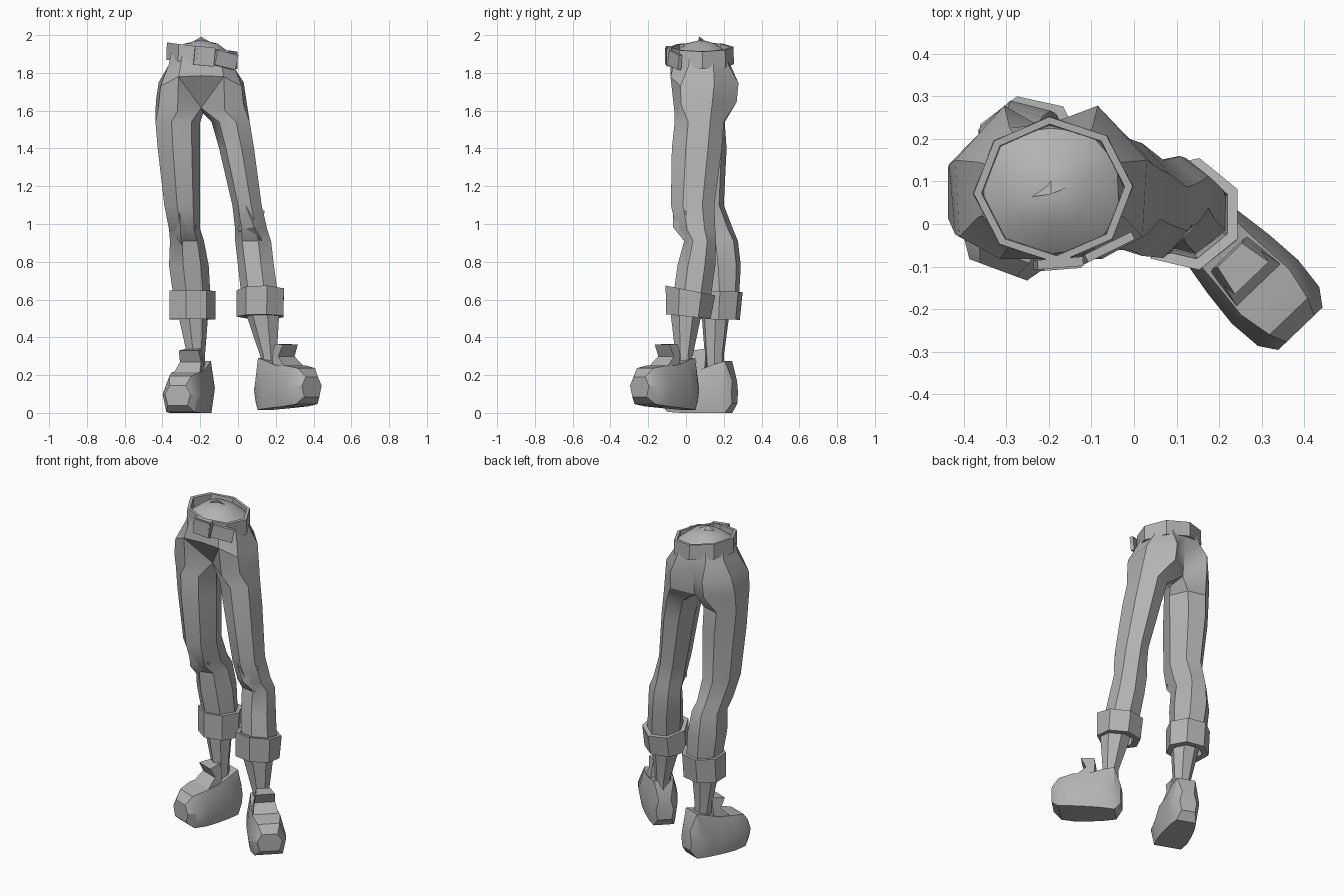
import bpy, bmesh, math
from mathutils import Matrix, Vector

cube = bpy.data.objects.get("Cube")
if cube:
    bpy.data.objects.remove(cube, do_unlink=True)

grey = bpy.data.materials.new("plain grey")
grey.use_nodes = True
COLOUR = (0.45, 0.45, 0.45, 1)
grey.diffuse_color = COLOUR
grey.node_tree.nodes["Principled BSDF"].inputs["Base Color"].default_value = COLOUR


def finish(bm, name, angle=30):
    bmesh.ops.remove_doubles(bm, verts=bm.verts, dist=0.0005)
    bmesh.ops.recalc_face_normals(bm, faces=bm.faces)
    mesh = bpy.data.meshes.new(name)
    bm.to_mesh(mesh)
    bm.free()
    mesh.materials.append(grey)
    obj = bpy.data.objects.new(name, mesh)
    bpy.context.collection.objects.link(obj)
    bpy.ops.object.select_all(action='DESELECT')
    obj.select_set(True)
    bpy.context.view_layer.objects.active = obj
    bpy.ops.object.shade_smooth_by_angle(angle=math.radians(angle))
    return obj


def bridge(bm, a, b):
    for i in range(len(a)):
        j = (i + 1) % len(a)
        bm.faces.new((a[i], a[j], b[j], b[i]))


def loft(bm, rings, closed=False, caps=True):
    loops = [[bm.verts.new(p) for p in ring] for ring in rings]
    for a, b in zip(loops, loops[1:]):
        bridge(bm, a, b)
    if closed:
        bridge(bm, loops[-1], loops[0])
    elif caps:
        bm.faces.new(loops[0])
        bm.faces.new(loops[-1])
    return loops


def leg_ring(side, z, x0, x1, y0, y1, slope=0.0):
    # seven-sided section that fills the box; starts front inside, ends inside
    pts = []
    rx, ry = (x1 - x0) / 1.9, (y1 - y0) / 1.95
    cx = x1 - rx if side < 0 else x0 + rx
    cy = (y0 + y1) / 2
    for k in range(1, 8):
        a = math.tau * k / 7
        y = cy - ry * math.sin(a)
        pts.append(Vector((cx - side * rx * math.cos(a), y, z + slope * (y - cy))))
    return pts


def grow(ring, factor):
    mid = sum(ring, Vector()) / len(ring)
    return [mid + (p - mid) * factor for p in ring]


# Trousers: domed top, waist, hips, seat and two legs in one skin
MID = -0.195
RIGHT_LEG = [(1.54, -.437, -.2, -.06, .205), (1.4, -.425, -.2, -.065, .215),
             (1.1, -.39, -.2, -.05, .2), (.97, -.365, -.2, -.02, .25),
             (.91, -.36, -.18, .04, .275), (.78, -.365, -.155, .05, .29),
             (.6, -.34, -.145, .08, .28)]
LEFT_LEG = [(1.54, -.14, .062, -.06, .2), (1.4, -.1, .085, -.075, .19),
            (1.1, -.03, .125, -.08, .15), (.97, -.015, .155, -.05, .155),
            (.91, -.015, .175, -.01, .16), (.78, .0, .19, -.045, .155),
            (.6, .02, .215, -.07, .13)]
WAIST = [(0, -.07), (.1, -.055), (.16, .02), (.155, .14), (.09, .215), (0, .225)]
HIPS = [(0, -.08, 1.785), (.12, -.082, 1.78), (.215, -.03, 1.73),
        (.225, .15, 1.75), (.11, .278, 1.745), (0, .215, 1.77)]
SEAT = [(0, .03, 1.615), (.125, -.062, 1.6), (.225, -.025, 1.63),
        (.24, .14, 1.65), (.115, .268, 1.645), (0, .195, 1.61)]


def full_ring(half):
    right = [(MID - p[0], p[1], p[2]) for p in half]
    left = [(MID + p[0], p[1], p[2]) for p in half[-2:0:-1]]
    return right + left


def waist_ring(scale, z):
    return full_ring([(x * scale, .08 + (y - .08) * scale, z) for x, y in WAIST])


bm = bmesh.new()
loops = loft(bm, [waist_ring(.55, 1.955), waist_ring(1, 1.9), waist_ring(1.08, 1.84),
                  full_ring(HIPS), full_ring(SEAT)], caps=False)
peak = bm.verts.new((MID, .08, 1.975))
top, hips, base = loops[0], loops[-2], loops[-1]
for i in range(len(top)):
    bm.faces.new((top[i], top[(i + 1) % len(top)], peak))
# fold lines running from the front of the hips down to the crotch
for corner in (hips[1], hips[-1]):
    bmesh.ops.connect_verts(bm, verts=[corner, base[0]])
crotch = bm.verts.new((MID + .01, .1, 1.585))
for side, rows, start in ((-1, RIGHT_LEG, base[:6]),
                          (1, LEFT_LEG, [base[0]] + base[:4:-1])):
    prev = start + [crotch]
    for row in rows:
        ring = [bm.verts.new(p) for p in leg_ring(side, *row)]
        bridge(bm, prev, ring)
        prev = ring
    bm.faces.new(prev)
finish(bm, "trousers", 33)


def pyramid(name, corners, tip):
    bm = bmesh.new()
    ring = [bm.verts.new(p) for p in corners]
    end = bm.verts.new(tip)
    bm.faces.new(ring)
    for i in range(len(ring)):
        bm.faces.new((ring[i], ring[(i + 1) % len(ring)], end))
    finish(bm, name)


# Small crease inside the waist and folds hanging over the knees
pyramid("waist_crease", ((MID - .07, .06, 1.95), (MID + .07, .1, 1.95), (MID, .13, 1.95)),
        (MID, .07, 1.992))
pyramid("right_knee_fold", ((-.31, -.04, 1.1), (-.352, .05, .97), (-.3, .03, .89), (-.215, .03, .985)),
        (-.305, -.035, .97))
pyramid("left_knee_fold", ((.04, -.07, 1.1), (.0, -.01, .965), (.125, -.01, .91), (.14, -.0, 1.07)),
        (.085, -.07, .985))


# Belt: tilted eight-sided band with thickness
def belt_ring(scale, height):
    pts = []
    for k in range(8):
        a = math.tau * k / 8 + .05
        x, y = .187 * scale * math.cos(a), .172 * scale * math.sin(a)
        pts.append((MID + .005 + x, .08 + y, height - .13 * x))
    return pts


bm = bmesh.new()
loft(bm, [belt_ring(1, 1.937), belt_ring(1.01, 1.845), belt_ring(.88, 1.845),
          belt_ring(.9, 1.937)], closed=True)
finish(bm, "belt")


def plate(name, centre, size, yaw, roll):
    bm = bmesh.new()
    m = (Matrix.Translation(centre) @ Matrix.Rotation(yaw, 4, 'Z')
         @ Matrix.Rotation(roll, 4, 'Y') @ Matrix.Diagonal((*size, 1)))
    bmesh.ops.create_cube(bm, size=1, matrix=m)
    return finish(bm, name)


plate("buckle", (-.178, -.092, 1.888), (.108, .022, .1), .08, .1)
plate("buckle_face", (-.172, -.104, 1.888), (.09, .006, .085), .08, .1)
plate("belt_end", (-.065, -.058, 1.868), (.125, .02, .08), .46, .22)

# Rolled cuffs and ankles
CUFFS = {"right": (-1, (.645, -.362, -.118, .06, .3, -.04), (.495, -.362, -.12, .06, .285, -.02)),
         "left": (1, (.648, -.008, .243, -.108, .155, -.2), (.51, -.008, .24, -.105, .13, -.1))}
ANKLES = {"right": [(.56, -.325, -.155, .08, .235), (.3, -.268, -.175, .1, .2),
                    (.15, -.26, -.17, .11, .2)],
          "left": [(.56, .03, .22, -.085, .09), (.3, .118, .205, -.055, .035),
                   (.15, .125, .21, -.055, .035)]}
for name, (side, upper, lower) in CUFFS.items():
    up, low = leg_ring(side, *upper), leg_ring(side, *lower)
    bm = bmesh.new()
    loft(bm, [grow(up, .8), up, low, grow(low, .68)], closed=True)
    finish(bm, name + "_cuff", 25)
    bm = bmesh.new()
    loft(bm, [leg_ring(side, *row) for row in ANKLES[name]])
    finish(bm, name + "_ankle", 25)

# Shoes: sections along the foot
# (distance, sole, side and top half widths, bottom, side and top heights)
SHOE = [(-.02, .04, .05, .035, .05, .11, .17), (.015, .058, .078, .055, 0, .13, .275),
        (.08, .075, .088, .066, 0, .12, .255), (.16, .085, .1, .07, 0, .11, .225),
        (.25, .09, .108, .078, 0, .1, .215), (.33, .08, .1, .062, .005, .1, .195),
        (.37, .055, .072, .045, .04, .1, .145)]
# Tongue: flap rising over the instep with a forward lip
TONGUE = [(.13, .064, .2), (.125, .05, .3), (.13, .04, .34), (.205, .055, .33),
          (.175, .06, .27), (.23, .072, .215)]


def shoe(name, heel, toe_dir, lift, rise):
    frame = Matrix.Translation(heel) @ Matrix.Rotation(math.atan2(toe_dir[1], toe_dir[0]), 4, 'Z')

    def place(u, v, z):
        return frame @ Vector((u, v, z + lift + rise * u))

    rings = []
    for u, sole, wide, top, zb, zw, zt in SHOE:
        half = [(sole, zb), (wide, zw), (top, zt)]
        rings.append([place(u, v, z) for v, z in half]
                     + [place(u, -v, z) for v, z in reversed(half)])
    bm = bmesh.new()
    loft(bm, rings)
    finish(bm, name + "_shoe", 30)
    bm = bmesh.new()
    loft(bm, [[place(u, s * w, z) for u, w, z in TONGUE] for s in (1, -1)])
    finish(bm, name + "_tongue", 30)


shoe("right", (-.19, .239, 0), (-.35, -.94), 0, 0)
shoe("left", (.135, .021, 0), (.69, -.72), .015, .08)
